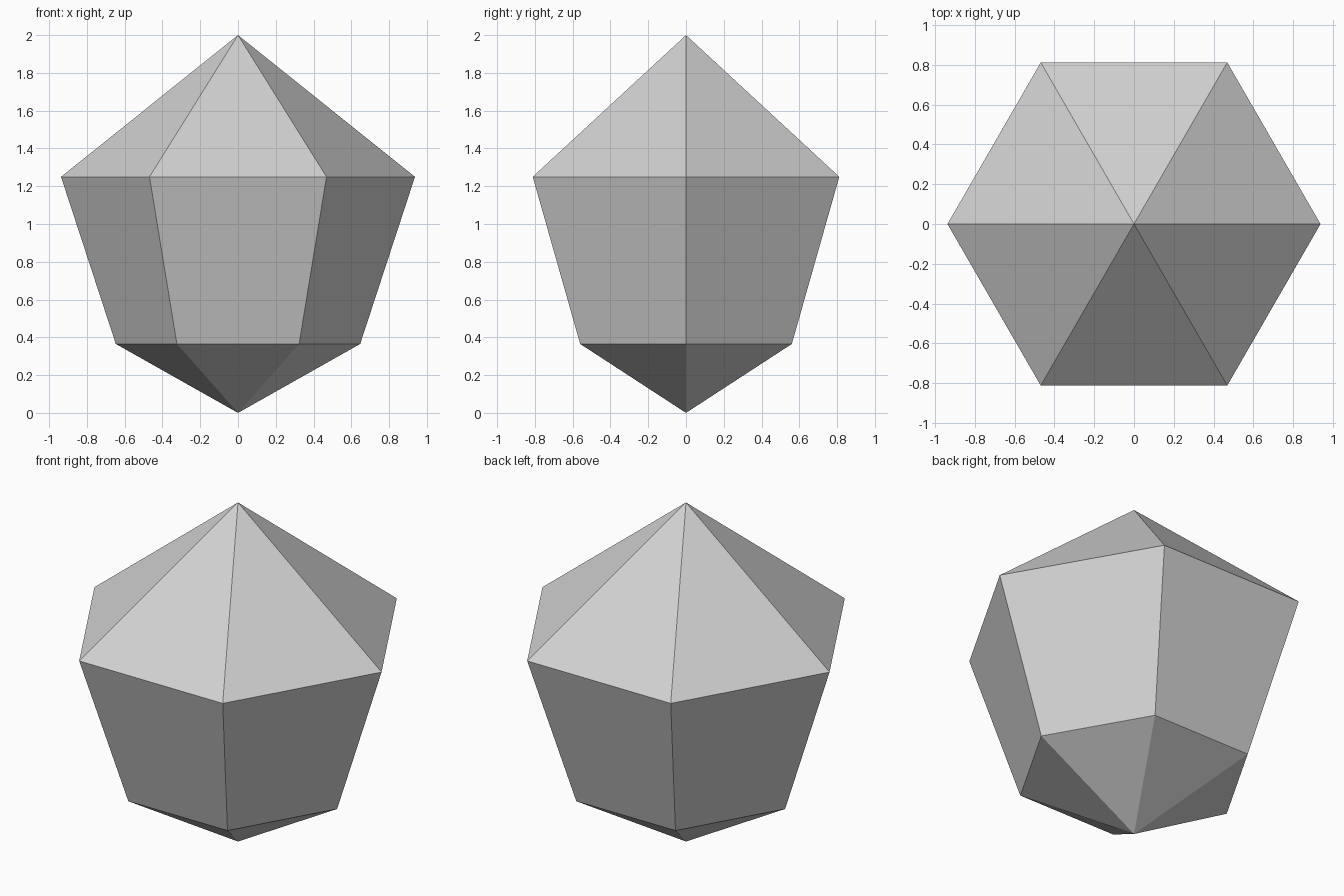
import bpy
import bmesh
from math import cos, sin, tau

cube = bpy.data.objects.get("Cube")
if cube:
    bpy.data.objects.remove(cube, do_unlink=True)

SIDES = 6

# Plain grey stone
stone = bpy.data.materials.new("grey_stone")
stone.use_nodes = True
grey = (0.64, 0.64, 0.64, 1)
stone.diffuse_color = grey
stone.node_tree.nodes["Principled BSDF"].inputs["Base Color"].default_value = grey

bm = bmesh.new()


def ring(radius, z):
    """Hexagon of vertices with corners on the x axis."""
    return [bm.verts.new((radius * cos(tau * i / SIDES), radius * sin(tau * i / SIDES), z))
            for i in range(SIDES)]


# Pointed ends and the two hexagonal girdles
bottom_tip = bm.verts.new((0, 0, 0))
lower = ring(0.647, 0.365)
upper = ring(0.937, 1.25)
top_tip = bm.verts.new((0, 0, 2))

# Bottom facets, tapered sides and crown facets
for i in range(SIDES):
    j = (i + 1) % SIDES
    bm.faces.new((bottom_tip, lower[j], lower[i]))
    bm.faces.new((lower[i], lower[j], upper[j], upper[i]))
    bm.faces.new((upper[i], upper[j], top_tip))

bmesh.ops.recalc_face_normals(bm, faces=bm.faces)
mesh = bpy.data.meshes.new("gem")
bm.to_mesh(mesh)
bm.free()
mesh.materials.append(stone)
gem = bpy.data.objects.new("gem", mesh)
bpy.context.collection.objects.link(gem)
